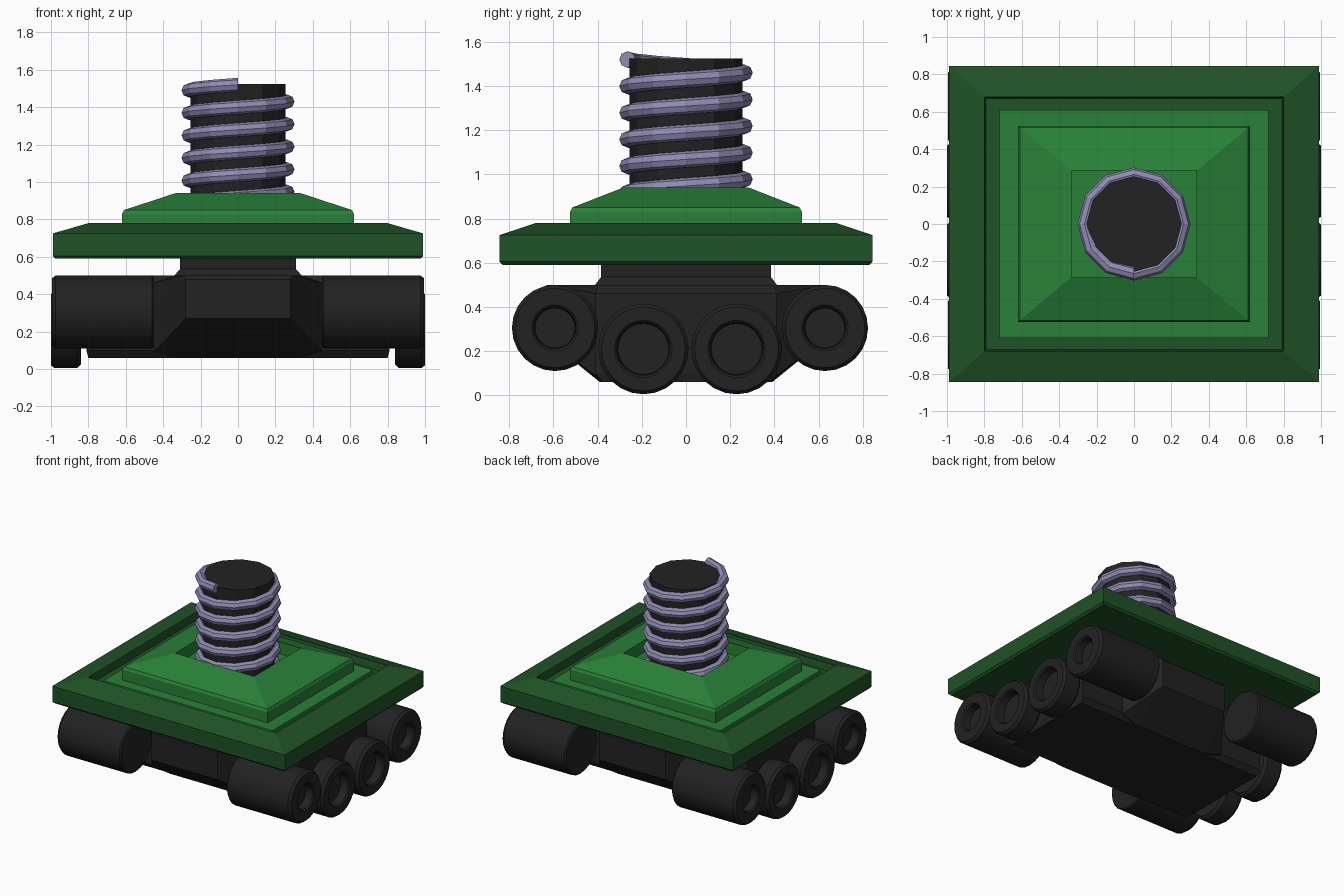
import bpy, bmesh
from math import sin, cos, pi, radians
from mathutils import Vector

if "Cube" in bpy.data.objects:
    bpy.data.objects.remove(bpy.data.objects["Cube"])


def material(name, rgb):
    m = bpy.data.materials.new(name)
    m.diffuse_color = (*rgb, 1)
    m.use_nodes = True
    m.node_tree.nodes["Principled BSDF"].inputs["Base Color"].default_value = m.diffuse_color
    return m


BLACK = material("dark_rubber", (0.016, 0.016, 0.017))
DARK_GREEN = material("dark_green", (0.014, 0.085, 0.02))
GREEN = material("green", (0.022, 0.22, 0.04))
STEEL = material("lavender_steel", (0.28, 0.26, 0.46))


def finish(bm, name, mat, smooth=None, bevel=0):
    bmesh.ops.recalc_face_normals(bm, faces=bm.faces[:])
    me = bpy.data.meshes.new(name)
    bm.to_mesh(me)
    bm.free()
    ob = bpy.data.objects.new(name, me)
    bpy.context.collection.objects.link(ob)
    me.materials.append(mat)
    if bevel:
        mod = ob.modifiers.new("bevel", 'BEVEL')
        mod.width, mod.segments = bevel, 1
    if smooth:
        bpy.ops.object.select_all(action='DESELECT')
        bpy.context.view_layer.objects.active = ob
        ob.select_set(True)
        bpy.ops.object.shade_smooth_by_angle(angle=radians(smooth))
    return ob


def skin(rings, name, mat, **kw):
    """Join a list of closed point rings and cap both ends."""
    bm = bmesh.new()
    vs = [[bm.verts.new(p) for p in r] for r in rings]
    for a, b in zip(vs, vs[1:]):
        n = len(a)
        for i in range(n):
            bm.faces.new((a[i], a[(i + 1) % n], b[(i + 1) % n], b[i]))
    bm.faces.new(vs[0])
    bm.faces.new(vs[-1])
    return finish(bm, name, mat, **kw)


def rect_stack(levels, name, mat, **kw):
    """Loft of centred rectangles: (half x, half y, z)."""
    return skin([[(-x, -y, z), (x, -y, z), (x, y, z), (-x, y, z)] for x, y, z in levels],
                name, mat, **kw)


def wheel(name, side, y, z, profile, n=24):
    """Lathe around the x axis; profile is (x, radius)."""
    return skin([[(side * x, y + r * cos(2 * pi * i / n), z + r * sin(2 * pi * i / n))
                  for i in range(n)] for x, r in profile], name, BLACK, smooth=35)


# Chassis: main hull and neck under the platform
rect_stack([(0.80, 0.38, 0.06), (0.81, 0.41, 0.10), (0.81, 0.41, 0.46), (0.78, 0.40, 0.50)],
           "hull", BLACK)
rect_stack([(0.345, 0.415, 0.495), (0.31, 0.385, 0.535), (0.31, 0.385, 0.60)], "neck", BLACK)

# Wedge-shaped noses between the long wheels, front and back
for sy, label in ((-1, "front"), (1, "back")):
    bm = bmesh.new()
    for sx in (-1, 1):
        for x, y, z in ((0.28, 0.65, 0.27), (0.28, 0.65, 0.48), (0.29, 0.63, 0.50),
                        (0.31, 0.39, 0.06), (0.45, 0.41, 0.09), (0.45, 0.41, 0.46),
                        (0.34, 0.41, 0.50), (0.31, 0.20, 0.06), (0.34, 0.20, 0.50)):
            bm.verts.new((sx * x, sy * y, z))
    hull = bmesh.ops.convex_hull(bm, input=bm.verts[:])
    junk = {v for v in hull["geom_interior"] + hull["geom_unused"]
            if isinstance(v, bmesh.types.BMVert)}
    bmesh.ops.delete(bm, geom=list(junk), context='VERTS')
    bmesh.ops.dissolve_limit(bm, angle_limit=radians(2), verts=bm.verts[:], edges=bm.edges[:])
    finish(bm, label + "_nose", BLACK)

# Wheels: long corner rollers and thin middle wheels, with dished hubs
LONG = [(0.45, 0.185), (0.46, 0.195), (0.975, 0.195), (0.995, 0.18),
        (0.995, 0.105), (0.985, 0.095), (0.93, 0.090)]
THIN = [(0.84, 0.185), (0.86, 0.205), (0.98, 0.205), (1.0, 0.19),
        (1.0, 0.13), (0.99, 0.12), (0.93, 0.115)]
YC = 0.018
for side, s in (("left", -1), ("right", 1)):
    for end, e in (("front", -1), ("back", 1)):
        wheel(f"{end}_{side}_roller", s, YC + e * 0.611, 0.305, LONG)
        wheel(f"middle_{end}_{side}_wheel", s, YC + e * 0.211, 0.21, THIN)
        wheel(f"middle_{end}_{side}_axle", s, YC + e * 0.211, 0.21, [(0.75, 0.08), (0.88, 0.08)], 12)

# Platform tray with sloping rim
rect_stack([(0.975, 0.83, 0.59), (0.99, 0.845, 0.605), (0.99, 0.845, 0.725), (0.80, 0.68, 0.78),
            (0.79, 0.67, 0.725)], "platform", DARK_GREEN)

# Raised stepped pyramid with a square pit for the screw
rect_stack([(0.72, 0.61, 0.70), (0.72, 0.61, 0.75), (0.62, 0.525, 0.75), (0.62, 0.525, 0.83),
            (0.61, 0.515, 0.85), (0.335, 0.285, 0.94), (0.335, 0.285, 0.85)],
           "pyramid_base", GREEN)

# Screw core
SIDES = 12
skin([[(0.255 * cos(2 * pi * i / SIDES), 0.255 * sin(2 * pi * i / SIDES), z)
       for i in range(SIDES)] for z in (0.80, 1.525)], "screw_core", BLACK)

# Helical thread, ending at the front on top
PITCH, TOP, STEPS = 0.1205, 1.52, 68
rings = []
for k in range(STEPS + 1):
    a = -pi / 2 - k * 2 * pi / SIDES
    out = Vector((cos(a), sin(a), 0))
    c = out * 0.265 + Vector((0, 0, TOP - k * PITCH / SIDES))
    rings.append([c + out * (0.037 * cos(t)) + Vector((0, 0, 0.037 * sin(t)))
                  for t in (2 * pi * j / 8 for j in range(8))])
skin(rings, "screw_thread", STEEL)
